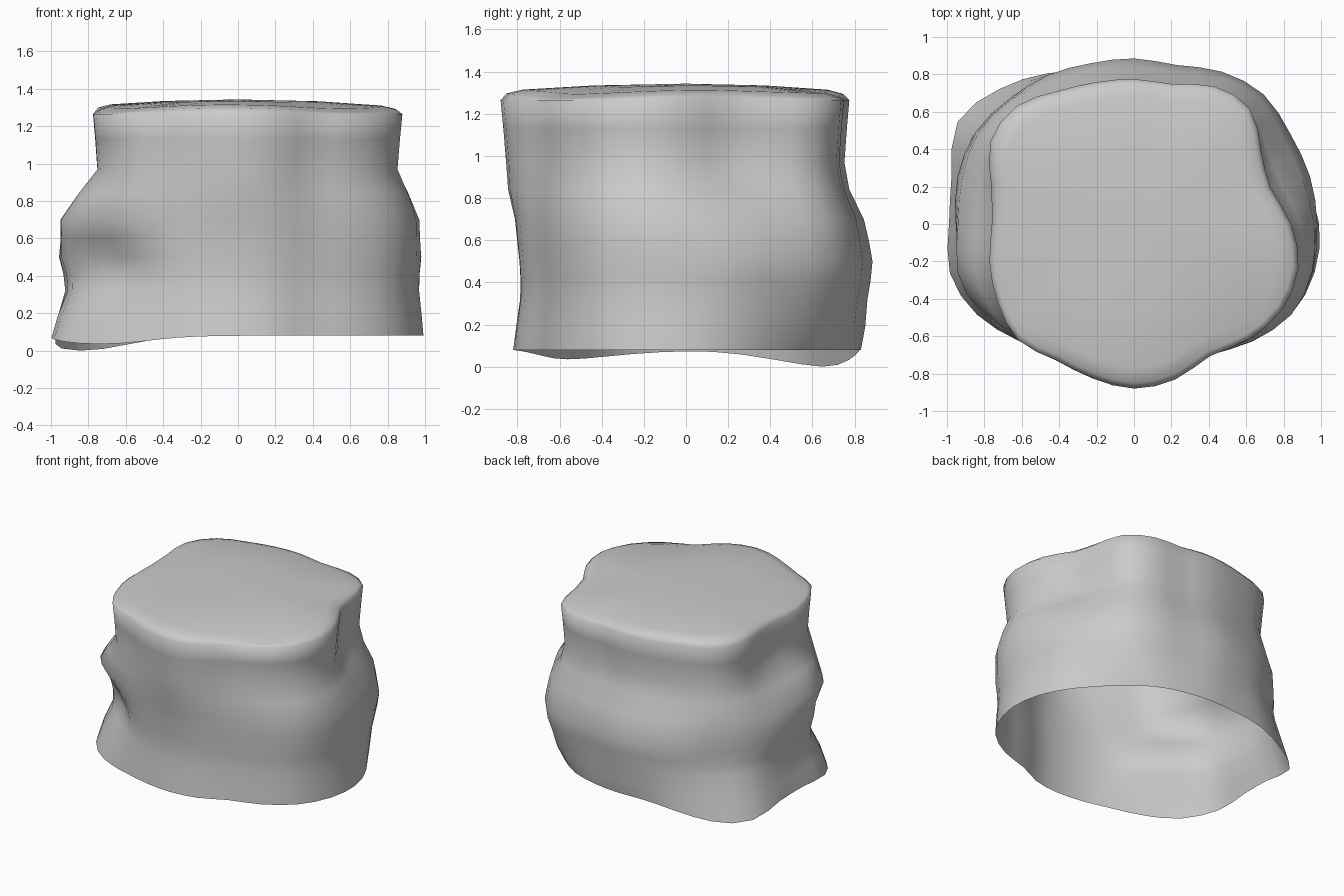
import bpy, bmesh, math

if "Cube" in bpy.data.objects:
    bpy.data.objects.remove(bpy.data.objects["Cube"])

SUB = 2  # points per key radius

# Key outlines as radii every 15 degrees from +x: top rim, bulging middle, flared foot
TOP = [.84, .755, .785, .875, .85, .775, .775, .785, .82, .89, .885, .79,
       .76, .80, .84, .877, .84, .855, .88, .86, .815, .87, .915, .91]
MID = [.98, .975, .965, .98, .94, .88, .885, .89, .92, .945, .98, .98,
       .96, .95, .87, .83, .80, .79, .79, .80, .80, .88, .97, .99]
FOOT = [.99, .94, .88, .85, .845, .83, .83, .85, .93, 1.02, 1.09, 1.01,
        .99, 1.02, .97, .88, .83, .82, .82, .82, .81, .89, .97, 1.0]


def refine(keys):
    """Closed Catmull-Rom curve through the key radii."""
    n, out = len(keys), []
    for i in range(n):
        a, b, c, d = (keys[(i + o) % n] for o in (-1, 0, 1, 2))
        for j in range(SUB):
            t = j / SUB
            out.append(b + .5 * t * (c - a + t * (2*a - 5*b + 4*c - d + t * (3*(b - c) + d - a))))
    return out


def bump(angle, centre, width):
    d = (angle - centre + 180) % 360 - 180
    return math.exp(-(d / width) ** 2)


def band(z, centre, width):
    return math.exp(-((z - centre) / width) ** 2)


TOP, MID, FOOT = map(refine, (TOP, MID, FOOT))
N = len(TOP)

# Levels from bottom to top: height, outline A, outline B, blend to B,
# extra blend at the back (where the bulge sits lower), scale
LEVELS = [
    (.08, FOOT, MID, 0, 0, 1), (.19, FOOT, MID, .35, .1, .995),
    (.32, FOOT, MID, .7, .1, .985), (.41, FOOT, MID, .9, .1, .99),
    (.50, MID, TOP, 0, 0, 1), (.60, MID, TOP, .08, .12, 1.005),
    (.70, MID, TOP, .15, .3, 1.01), (.84, MID, TOP, .6, .4, 1),
    (.97, TOP, MID, 0, 0, .97), (1.13, TOP, MID, 0, 0, .985),
    (1.265, TOP, MID, 0, 0, 1), (1.30, TOP, MID, 0, 0, .965),
    (1.317, TOP, MID, 0, 0, .88), (1.335, TOP, MID, 0, 0, .5),
]

bm = bmesh.new()
rings = []
for i, (z, a, b, t0, back, s) in enumerate(LEVELS):
    ring = []
    for k in range(N):
        ang = k * 360 / N
        t = min(1, t0 + back * min(1, 1.5 * bump(ang, 85, 55)))
        r = (a[k] * (1 - t) + b[k] * t) * s
        # Hollow low on the left, with a knob above a dent at the front left
        r -= .04 * bump(ang, 185, 25) * band(z, .33, .13)
        r += .08 * bump(ang, 208, 18) * band(z, .74, .12)
        r -= .06 * bump(ang, 218, 16) * band(z, .43, .14)
        h = z
        # Wavy bottom edge
        if i < 2:
            h -= (.08 * bump(ang, 142, 20) + .045 * bump(ang, 217, 25)) * (1 - .6 * i)
        # Slightly drooping corners of the cap
        if z > 1.28:
            h -= .03 * s * s * (bump(ang, 318, 30) + bump(ang, 215, 28) + .8 * bump(ang, 55, 35))
        th = math.radians(ang)
        ring.append(bm.verts.new((r * math.cos(th), r * math.sin(th), h)))
    rings.append(ring)

# Walls, left open underneath
for lo, hi in zip(rings, rings[1:]):
    for k in range(N):
        j = (k + 1) % N
        bm.faces.new((lo[k], lo[j], hi[j], hi[k]))

# Cap centre
peak = bm.verts.new((0, 0, 1.343))
for k in range(N):
    bm.faces.new((rings[-1][k], rings[-1][(k + 1) % N], peak))

for f in bm.faces:
    f.smooth = True
mesh = bpy.data.meshes.new("rock_stump")
bm.to_mesh(mesh)
bm.free()
bpy.context.collection.objects.link(bpy.data.objects.new("rock_stump", mesh))
